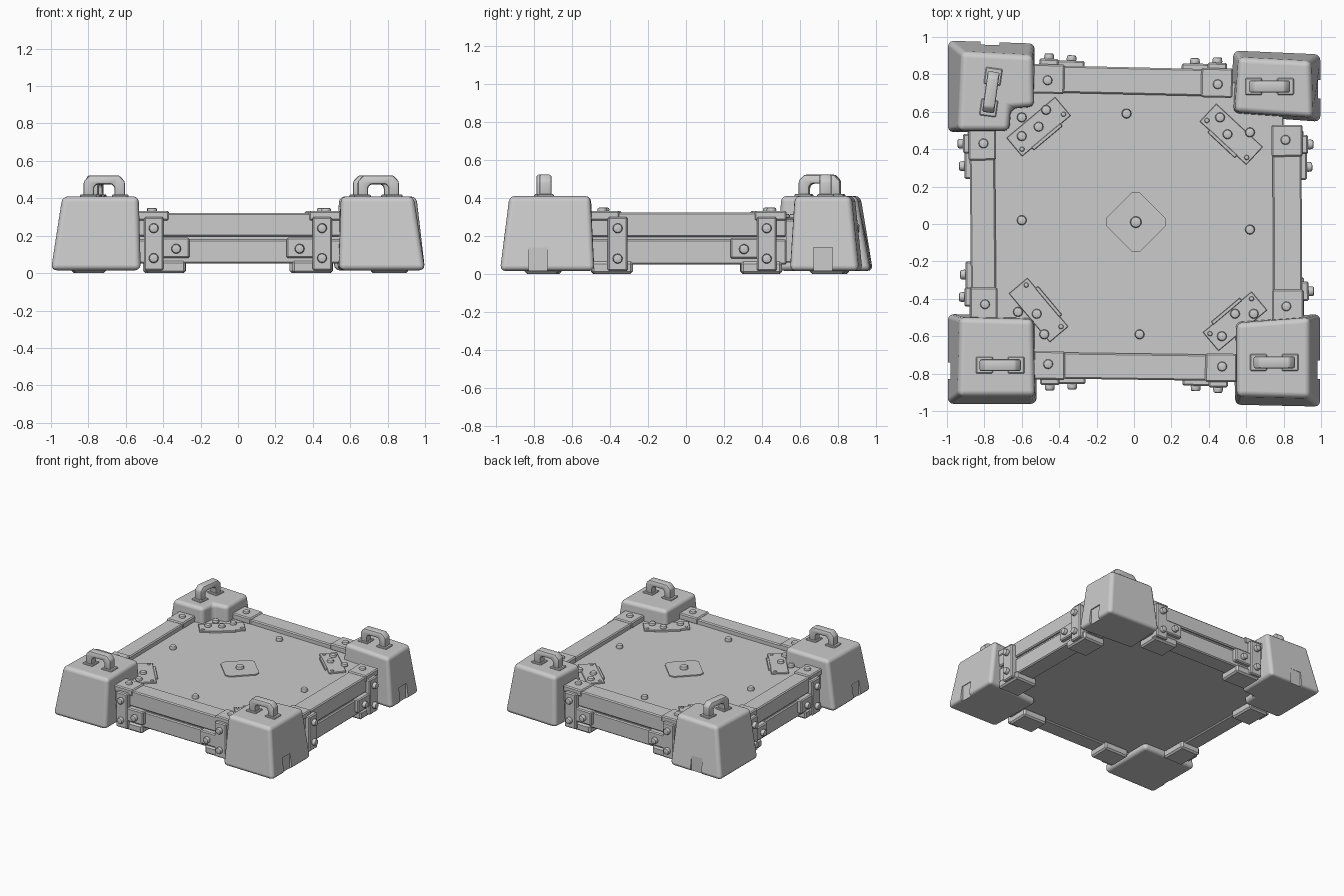
import bpy, bmesh
from math import pi, radians
from mathutils import Matrix, Vector

if "Cube" in bpy.data.objects:
    bpy.data.objects.remove(bpy.data.objects["Cube"], do_unlink=True)

grey = bpy.data.materials.new("plain grey")
grey.use_nodes = True
grey.diffuse_color = (0.6, 0.6, 0.6, 1)
grey.node_tree.nodes["Principled BSDF"].inputs["Base Color"].default_value = (0.6, 0.6, 0.6, 1)


def finish(name, bm, bevel=0.0, segments=2, matrix=None):
    if matrix is not None:
        bmesh.ops.transform(bm, matrix=matrix, verts=bm.verts)
    bmesh.ops.recalc_face_normals(bm, faces=bm.faces)
    mesh = bpy.data.meshes.new(name)
    bm.to_mesh(mesh)
    bm.free()
    mesh.materials.append(grey)
    ob = bpy.data.objects.new(name, mesh)
    bpy.context.collection.objects.link(ob)
    bpy.ops.object.select_all(action="DESELECT")
    bpy.context.view_layer.objects.active = ob
    ob.select_set(True)
    if bevel:
        mod = ob.modifiers.new("Bevel", "BEVEL")
        mod.width, mod.segments = bevel, segments
        bpy.ops.object.modifier_apply(modifier=mod.name)
    bpy.ops.object.shade_smooth_by_angle(angle=radians(35))
    return ob


def loft(name, low, high, z0, z1, bevel=0.0, segments=2, matrix=None):
    """Solid between a lower and an upper outline."""
    bm = bmesh.new()
    a = [bm.verts.new((x, y, z0)) for x, y in low]
    b = [bm.verts.new((x, y, z1)) for x, y in high]
    bm.faces.new(a[::-1])
    bm.faces.new(b)
    for i in range(len(a)):
        j = (i + 1) % len(a)
        bm.faces.new((a[i], a[j], b[j], b[i]))
    return finish(name, bm, bevel, segments, matrix)


def box(name, xs, ys, zs, bevel=0.006, matrix=None):
    outline = [(xs[0], ys[0]), (xs[1], ys[0]), (xs[1], ys[1]), (xs[0], ys[1])]
    return loft(name, outline, outline, zs[0], zs[1], bevel, 1, matrix)


def bolt(name, location, matrix=Matrix(), outward=False, radius=0.027, height=0.032):
    """Round bolt head, pointing up or out of a side wall."""
    bm = bmesh.new()
    bmesh.ops.create_cone(bm, cap_ends=True, segments=12, radius1=radius,
                          radius2=radius * 0.9, depth=height)
    turn = Matrix.Rotation(pi / 2, 4, "X") if outward else Matrix()
    lift = Matrix.Translation((0, 0, height / 2))
    finish(name, bm, 0.008, 2, matrix @ Matrix.Translation(location) @ turn @ lift)


# Thick floor slab with its bolts and central diamond
box("floor", (-0.8, 0.8), (-0.76, 0.76), (0.06, 0.285))
for x, y in ((-0.04, 0.59), (-0.6, 0.02), (0.62, -0.03), (0.03, -0.59)):
    bolt("floor_bolt", (x, y, 0.28))
d, c = 0.16, 0.02
diamond = [(d, -c), (d, c), (c, d), (-c, d), (-d, c), (-d, -c), (-c, -d), (c, -d)]
at_centre = Matrix.Translation((0.01, 0.01, 0))
loft("centre_plate", diamond, diamond, 0.28, 0.294, matrix=at_centre)
bolt("centre_bolt", (0.01, 0.01, 0.285), radius=0.032)

# Slanted plates across the floor corners
for x, y, angle, bolts in (
        (-0.51, 0.52, 40, ((-0.6, 0.57), (-0.47, 0.61), (-0.51, 0.52), (-0.6, 0.47))),
        (-0.51, -0.46, -50, ((-0.62, -0.47), (-0.52, -0.48), (-0.48, -0.59))),
        (0.54, -0.52, 40, ((0.54, -0.48), (0.64, -0.48), (0.47, -0.6))),
        (0.52, 0.48, -43, ((0.46, 0.57), (0.5, 0.48), (0.62, 0.49)))):
    m = Matrix.Translation((x, y, 0)) @ Matrix.Rotation(radians(angle), 4, "Z")
    inner = 1 if y < 0 else -1
    box("corner_plate", (-0.17, 0.17), (-0.065, 0.065), (0.28, 0.297), 0.003, m)
    edge = sorted((inner * 0.06, inner * 0.08))
    box("plate_lip", (-0.1, 0.1), edge, (0.28, 0.3), 0.003, m)
    for u in (-0.145, 0.145):
        bolt("plate_rivet", (u, inner * 0.035, 0.29), m, radius=0.014, height=0.015)
    for bx, by in bolts:
        bolt("plate_bolt", (bx, by, 0.29), height=0.026)


# Side walls: upper rail, lower beam, end caps, brackets and feet
def side(name, start, end, depth, brackets, arms=(True, True)):
    start, end = Vector(start), Vector(end)
    mid, run = (start + end) / 2, end - start
    half = run.length / 2
    m = Matrix.Translation((mid.x, mid.y, 0)) @ Matrix.Rotation(
        Vector((1, 0)).angle_signed(run) * -1, 4, "Z")
    # local x runs along the wall and local -y points outward
    box(name + "_upper_rail", (-half, half), (0, depth), (0.195, 0.322), 0.008, m)
    box(name + "_lower_beam", (-half, half), (0.005, depth), (0.05, 0.18), 0.008, m)
    box(name + "_beam_core", (-half, half), (0.02, depth), (0.17, 0.2), 0, m)
    for u, s, arm in zip(brackets, (-1, 1), arms):
        cap = sorted((s * (half - 0.17), s * half))
        box(name + "_end_cap", cap, (-0.006, depth + 0.006), (0.28, 0.332), 0.008, m)
        bolt(name + "_cap_bolt", (s * (half - 0.08), depth * 0.55, 0.327), m, height=0.022)
        box(name + "_bracket_post", (u - 0.052, u + 0.052), (-0.035, 0.03), (0.015, 0.3), 0.008, m)
        foot = sorted((s * 0.285, s * 0.5))
        box(name + "_foot", foot, (-0.01, depth + 0.03), (0, 0.065), 0.012, m)
        for z in (0.08, 0.24):
            bolt(name + "_post_bolt", (u, -0.032, z), m, True)
        if arm:
            reach = sorted((u - s * 0.19, u - s * 0.04))
            box(name + "_bracket_arm", reach, (-0.028, 0.03), (0.08, 0.19), 0.008, m)
            bolt(name + "_arm_bolt", (u - s * 0.12, -0.025, 0.13), m, True)


side("front", (-0.54, -0.825), (0.55, -0.84), 0.14, (-0.455, 0.445))
side("left", (0.9, -0.52), (0.895, 0.53), 0.155, (-0.365, 0.42), (False, True))
side("back", (0.53, 0.825), (-0.54, 0.85), 0.145, (-0.45, 0.45))
side("right", (-0.88, 0.51), (-0.87, -0.51), 0.135, (-0.43, 0.39))


# Heavy corner blocks with a slot cut in an outer face
def corner_block(name, low, high, xs, ys):
    ob = loft(name, low, high, 0.015, 0.41, 0.03, 3)
    cutter = box("slot_cutter", xs, ys, (-0.1, 0.14), 0)
    bpy.context.view_layer.objects.active = ob
    slot = ob.modifiers.new("Slot", "BOOLEAN")
    slot.object, slot.operation, slot.solver = cutter, "DIFFERENCE", "EXACT"
    bpy.ops.object.modifier_apply(modifier=slot.name)
    bpy.data.objects.remove(cutter, do_unlink=True)
    # keep the broad faces flat and only the rounded edges soft
    ob.select_set(True)
    bpy.ops.object.shade_smooth_by_angle(angle=radians(35))
    soft = ob.modifiers.new("Soft edges", "WEIGHTED_NORMAL")
    soft.keep_sharp, soft.weight = True, 100


corner_block("front_right_block",
             [(-1, -0.965), (-0.52, -0.965), (-0.52, -0.49), (-1, -0.48)],
             [(-0.94, -0.92), (-0.53, -0.92), (-0.54, -0.51), (-0.93, -0.5)],
             (-1.1, -0.975), (-0.83, -0.74))
corner_block("front_left_block",
             [(0.54, -0.97), (1, -0.98), (1, -0.48), (0.53, -0.51)],
             [(0.55, -0.92), (0.94, -0.93), (0.94, -0.5), (0.55, -0.53)],
             (0.975, 1.1), (-0.83, -0.73))
corner_block("back_left_block",
             [(0.51, 0.58), (1, 0.545), (1, 0.91), (0.53, 0.93)],
             [(0.54, 0.6), (0.955, 0.57), (0.945, 0.87), (0.56, 0.89)],
             (0.975, 1.1), (0.67, 0.77))
corner_block("back_right_block",
             [(-1, 0.49), (-0.66, 0.49), (-0.65, 0.61), (-0.53, 0.62), (-0.53, 0.97), (-1, 0.985)],
             [(-0.94, 0.5), (-0.67, 0.5), (-0.66, 0.62), (-0.535, 0.63), (-0.54, 0.9), (-0.92, 0.92)],
             (-0.82, -0.72), (0.955, 1.1))

# Carrying handles: a thick square arch on two small pads
arch = [(-0.11, 0.4), (-0.11, 0.49), (-0.08, 0.522), (0.08, 0.522), (0.11, 0.49), (0.11, 0.4),
        (0.055, 0.4), (0.055, 0.46), (0.04, 0.475), (-0.04, 0.475), (-0.055, 0.46), (-0.055, 0.4)]
for name, x, y, angle in (("front_right", -0.715, -0.755, 0), ("front_left", 0.75, -0.74, 0),
                          ("back_left", 0.725, 0.735, 0), ("back_right", -0.765, 0.705, 82)):
    m = Matrix.Translation((x, y, 0)) @ Matrix.Rotation(radians(angle), 4, "Z")
    upright = m @ Matrix.Rotation(pi / 2, 4, "X")
    loft(name + "_handle", arch, arch, -0.032, 0.032, 0.01, 2, upright)
    for u in (-0.085, 0.085):
        box(name + "_handle_pad", (u - 0.045, u + 0.045), (-0.045, 0.045), (0.4, 0.42), 0.005, m)
